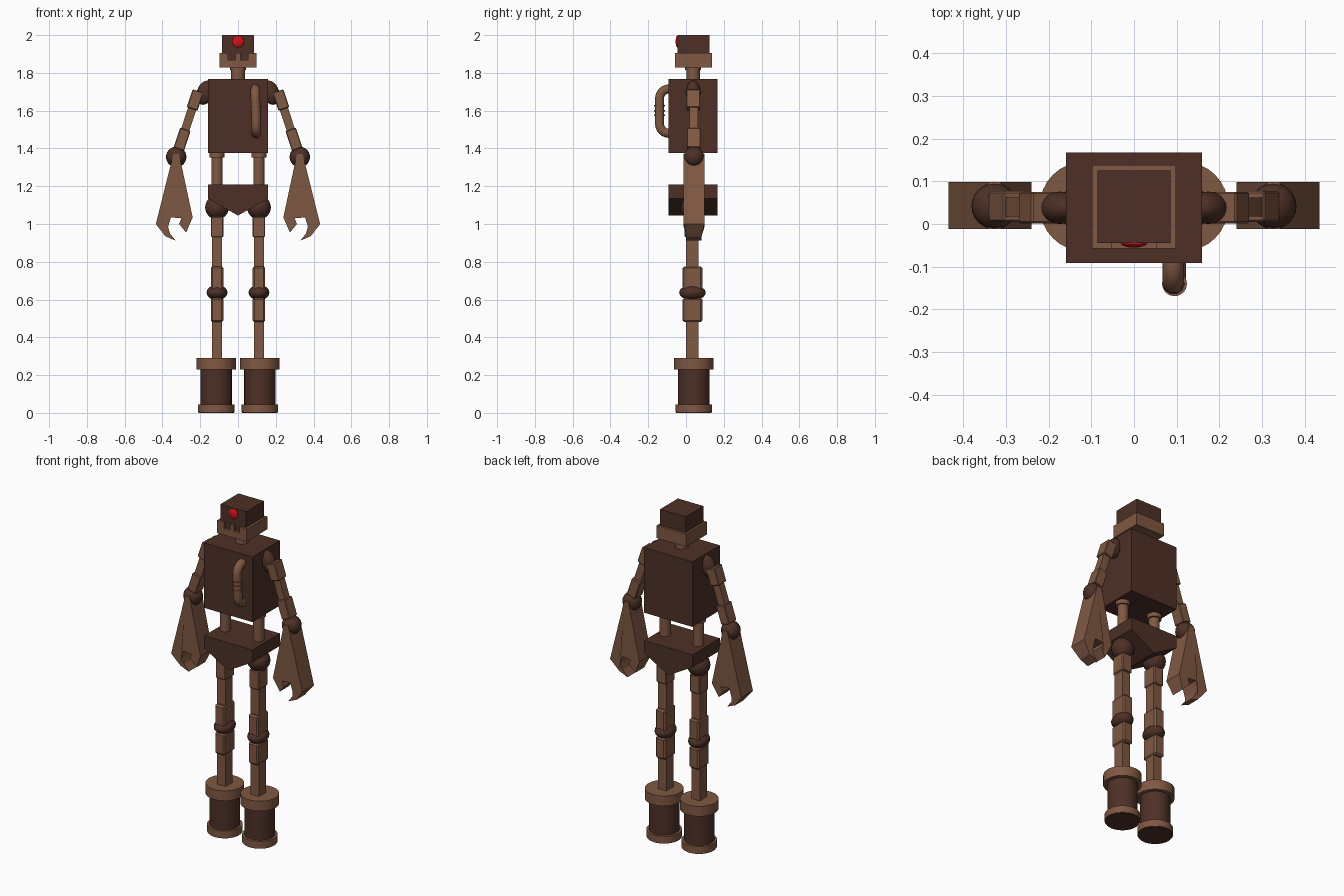
import bpy, bmesh, math
from mathutils import Matrix, Vector

if "Cube" in bpy.data.objects:
    bpy.data.objects.remove(bpy.data.objects["Cube"])


def material(name, rgb):
    m = bpy.data.materials.new(name)
    m.diffuse_color = (*rgb, 1)
    m.use_nodes = True
    m.node_tree.nodes["Principled BSDF"].inputs["Base Color"].default_value = m.diffuse_color
    return m


DARK = material("dark_brown", (0.075, 0.030, 0.020))
LIGHT = material("light_brown", (0.215, 0.098, 0.056))
RED = material("eye_red", (0.65, 0.006, 0.008))
YC = 0.038  # common depth centre


def finish(name, bm, mat, smooth=False):
    bmesh.ops.recalc_face_normals(bm, faces=bm.faces[:])
    me = bpy.data.meshes.new(name)
    bm.to_mesh(me)
    bm.free()
    ob = bpy.data.objects.new(name, me)
    bpy.context.collection.objects.link(ob)
    me.materials.append(mat)
    if smooth:
        bpy.ops.object.select_all(action='DESELECT')
        ob.select_set(True)
        bpy.context.view_layer.objects.active = ob
        bpy.ops.object.shade_smooth_by_angle(angle=math.radians(40))
    return ob


def box(name, loc, size, mat, tilt=0, bevel=0):
    bm = bmesh.new()
    bmesh.ops.create_cube(bm, size=1)
    bmesh.ops.scale(bm, vec=size, verts=bm.verts)
    if bevel:
        bmesh.ops.bevel(bm, geom=bm.edges[:], offset=bevel, segments=1, affect='EDGES')
    bmesh.ops.transform(bm, matrix=Matrix.Translation(loc) @ Matrix.Rotation(tilt, 4, 'Y'), verts=bm.verts)
    return finish(name, bm, mat)


def ball(name, loc, radii, mat, tilt=0):
    bm = bmesh.new()
    bmesh.ops.create_uvsphere(bm, u_segments=24, v_segments=14, radius=1)
    bmesh.ops.scale(bm, vec=radii, verts=bm.verts)
    bmesh.ops.transform(bm, matrix=Matrix.Translation(loc) @ Matrix.Rotation(tilt, 4, 'Y'), verts=bm.verts)
    return finish(name, bm, mat, True)


def cylinder(name, x, y, z0, z1, r, mat):
    bm = bmesh.new()
    bmesh.ops.create_cone(bm, cap_ends=True, segments=32, radius1=r, radius2=r, depth=z1 - z0)
    bmesh.ops.translate(bm, vec=(x, y, (z0 + z1) / 2), verts=bm.verts)
    return finish(name, bm, mat, True)


def prism(name, pts, y0, y1, mat, taper_below=None):
    """Extrude an XZ outline along Y, optionally thinning everything below a height."""
    bm = bmesh.new()
    f = bm.faces.new([bm.verts.new((x, y0, z)) for x, z in pts])
    ext = bmesh.ops.extrude_face_region(bm, geom=[f])
    bmesh.ops.translate(bm, vec=(0, y1 - y0, 0),
                        verts=[v for v in ext['geom'] if isinstance(v, bmesh.types.BMVert)])
    if taper_below:
        mid = (y0 + y1) / 2
        for v in bm.verts:
            if v.co.z < taper_below:
                v.co.y = mid + (v.co.y - mid) * 0.72
    return finish(name, bm, mat)


# Head, notched jaw, eye and neck
box("head", (0, 0.04, 1.93), (0.17, 0.17, 0.14), DARK)
box("jaw", (0, 0.054, 1.867), (0.196, 0.168, 0.076), LIGHT)
prism("jaw_front", [(-0.098, 1.829), (0.098, 1.829), (0.098, 1.905), (0.052, 1.905), (0.052, 1.868),
                    (0.013, 1.868), (0.013, 1.905), (-0.013, 1.905), (-0.013, 1.868),
                    (-0.052, 1.868), (-0.052, 1.905), (-0.098, 1.905)], -0.058, -0.03, LIGHT)
ball("eye", (0, -0.045, 1.966), (0.031, 0.010, 0.031), RED)
cylinder("neck", 0, YC, 1.75, 1.84, 0.036, LIGHT)
cylinder("neck_collar", 0, YC, 1.815, 1.832, 0.042, LIGHT)

# Torso and pelvis
box("torso", (0, YC, 1.572), (0.32, 0.26, 0.39), DARK)
prism("pelvis", [(-0.16, 1.21), (0.16, 1.21), (0.16, 1.135), (0, 1.045), (-0.16, 1.135)],
      YC - 0.13, YC + 0.13, DARK)

# Bent hose on the chest with wire rings
curve = bpy.data.curves.new("hose_path", 'CURVE')
curve.dimensions = '3D'
curve.bevel_depth = 0.025
curve.bevel_resolution = 3
spline = curve.splines.new('POLY')
path = []
for k in range(7):
    a = math.radians(90 * k / 6)
    path.append((0.092, -0.09 - 0.05 * math.sin(a), 1.665 + 0.05 * math.cos(a)))
path += [(p[0] + 0.005, p[1], 3.195 - p[2]) for p in reversed(path)]
path = [(0.092, -0.07, 1.715)] + path + [(0.097, -0.07, 1.48)]
spline.points.add(len(path) - 1)
for p, co in zip(spline.points, path):
    p.co = (*co, 1)
tmp = bpy.data.objects.new("hose_tmp", curve)
bpy.context.collection.objects.link(tmp)
dg = bpy.context.evaluated_depsgraph_get()
bm = bmesh.new()
bm.from_mesh(bpy.data.meshes.new_from_object(tmp.evaluated_get(dg)))
bpy.data.objects.remove(tmp)
finish("chest_hose", bm, LIGHT, True)
for i, z in enumerate((1.575, 1.60, 1.625)):
    cylinder(f"hose_ring_{i}", 0.095, -0.14, z - 0.004, z + 0.004, 0.029, LIGHT)

for s, side in ((-1, "left"), (1, "right")):
    # Arm: shoulder, blocks and rod along one tilted axis, then elbow
    elbow = Vector((0.327 * s, YC + 0.004, 1.355))
    top = Vector((0.216 * s, YC, 1.69))
    tilt = -math.atan2(0.111, 0.335) * s

    def along(t):
        return top.lerp(elbow, t)

    ball(f"shoulder_{side}", (0.174 * s, YC, 1.695), (0.044, 0.038, 0.066), DARK, tilt)
    box(f"upper_arm_block_{side}", along(0.10), (0.060, 0.074, 0.10), LIGHT, tilt, 0.004)
    box(f"arm_rod_{side}", along(0.45), (0.045, 0.045, 0.26), LIGHT, tilt)
    box(f"lower_arm_block_{side}", along(0.72), (0.058, 0.072, 0.11), LIGHT, tilt, 0.004)
    ball(f"elbow_{side}", elbow, (0.054, 0.054, 0.054), DARK)

    # Forearm ending in a two-finger claw
    claw = [(0.312, 1.37), (0.342, 1.37), (0.435, 1.0), (0.385, 0.935), (0.33, 0.912), (0.36, 0.95),
            (0.37, 0.985), (0.355, 1.035), (0.30, 1.03), (0.312, 1.0), (0.275, 0.955), (0.24, 1.035)]
    prism(f"claw_{side}", [(x * s, z) for x, z in claw], YC - 0.05, YC + 0.06, LIGHT, 0.96)

    # Waist post and hip
    x = 0.111 * s
    cylinder(f"waist_post_{side}", x, YC, 1.20, 1.38, 0.030, LIGHT)
    cylinder(f"waist_flange_{side}", x, YC, 1.352, 1.38, 0.040, LIGHT)
    ball(f"hip_{side}", (x, YC, 1.088), (0.063, 0.065, 0.063), DARK)

    # Leg: rod, blocks and knee
    box(f"leg_rod_{side}", (x, YC - 0.004, 0.66), (0.055, 0.066, 0.76), LIGHT)
    box(f"thigh_block_{side}", (x, YC - 0.004, 0.985), (0.066, 0.085, 0.11), LIGHT, 0, 0.005)
    box(f"knee_block_upper_{side}", (x, YC - 0.004, 0.712), (0.066, 0.105, 0.128), LIGHT, 0, 0.009)
    box(f"knee_block_lower_{side}", (x, YC - 0.004, 0.545), (0.066, 0.105, 0.128), LIGHT, 0, 0.009)
    ball(f"knee_{side}", (x, YC - 0.004, 0.637), (0.055, 0.070, 0.040), DARK)

    # Foot drum with rims
    fx = 0.116 * s
    cylinder(f"foot_drum_{side}", fx, 0.041, 0.01, 0.25, 0.083, DARK)
    cylinder(f"foot_top_rim_{side}", fx, 0.041, 0.23, 0.29, 0.105, LIGHT)
    cylinder(f"foot_bottom_rim_{side}", fx, 0.041, 0.004, 0.045, 0.097, LIGHT)
    cylinder(f"foot_sole_{side}", fx, 0.041, 0.0, 0.02, 0.094, DARK)
